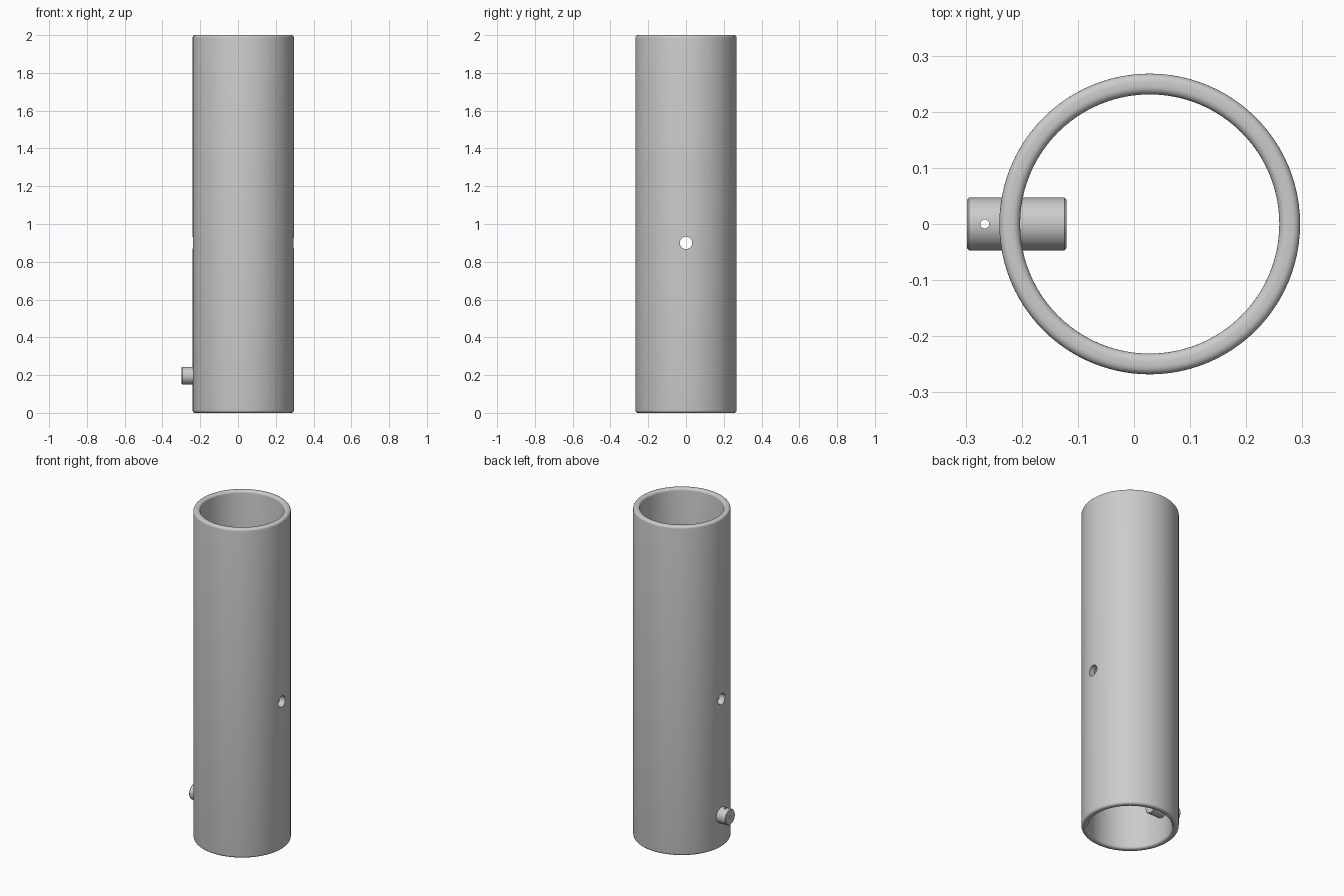
import bpy
import bmesh
import math
from mathutils import Matrix, Vector

cube = bpy.data.objects.get("Cube")
if cube:
    bpy.data.objects.remove(cube, do_unlink=True)

GREY = (0.6, 0.6, 0.6, 1)
metal = bpy.data.materials.new("plain grey metal")
metal.use_nodes = True
metal.diffuse_color = GREY
metal.node_tree.nodes["Principled BSDF"].inputs["Base Color"].default_value = GREY

ALONG_X = Matrix.Rotation(math.pi / 2, 4, "Y")
TUBE_X = 0.028
PIN_Z = 0.197


def lathe(name, profile, steps, matrix):
    """Spin a closed (radius, height) outline around the local z axis."""
    bm = bmesh.new()
    verts = [bm.verts.new((r, 0, z)) for r, z in profile]
    edges = [bm.edges.new((v, verts[(i + 1) % len(verts)])) for i, v in enumerate(verts)]
    bmesh.ops.spin(bm, geom=verts + edges, cent=(0, 0, 0), axis=(0, 0, 1),
                   angle=math.tau, steps=steps, use_merge=True)
    bmesh.ops.remove_doubles(bm, verts=bm.verts, dist=1e-5)
    bmesh.ops.recalc_face_normals(bm, faces=bm.faces)
    bm.transform(matrix)
    return add_object(name, bm)


def add_object(name, bm):
    mesh = bpy.data.meshes.new(name)
    bm.to_mesh(mesh)
    bm.free()
    mesh.materials.append(metal)
    obj = bpy.data.objects.new(name, mesh)
    bpy.context.collection.objects.link(obj)
    return obj


def drill(obj, radius, length, matrix):
    """Cut a round hole, then discard the cutter."""
    bm = bmesh.new()
    bmesh.ops.create_cone(bm, cap_ends=True, segments=32, radius1=radius,
                          radius2=radius, depth=length, matrix=matrix)
    cutter = add_object("drill_cutter", bm)
    cutter.hide_render = True
    mod = obj.modifiers.new("hole", "BOOLEAN")
    mod.operation = "DIFFERENCE"
    mod.solver = "EXACT"
    mod.object = cutter
    graph = bpy.context.evaluated_depsgraph_get()
    cut_mesh = bpy.data.meshes.new_from_object(obj.evaluated_get(graph))
    obj.modifiers.clear()
    obj.data = cut_mesh
    bpy.data.objects.remove(cutter, do_unlink=True)


def rounded_outline(inner, outer, bottom, top, r):
    """Rectangle outline with rounded corners."""
    corners = [(outer - r, bottom + r, -90), (outer - r, top - r, 0),
               (inner + r, top - r, 90), (inner + r, bottom + r, 180)]
    return [(x + r * math.cos(math.radians(a + t)), z + r * math.sin(math.radians(a + t)))
            for x, z, a in corners for t in range(0, 91, 18)]


# Main tube with rounded rims and a hole through both sides
tube = lathe("main_tube", rounded_outline(0.231, 0.268, 0, 2, 0.014), 96,
             Matrix.Translation((TUBE_X, 0, 0)))
drill(tube, 0.033, 1, Matrix.Translation((TUBE_X, 0, 0.9)) @ ALONG_X)

# Side pin with eased ends, a vertical cross hole and an end hole
half, radius, ease = 0.089, 0.047, 0.004
pin_profile = [(0, -half), (radius - ease, -half), (radius, ease - half),
               (radius, half - ease), (radius - ease, half), (0, half)]
pin = lathe("side_pin", pin_profile, 48,
            Matrix.Translation((-0.209, 0, PIN_Z)) @ ALONG_X)
drill(pin, 0.008, 0.2, Matrix.Translation((-0.266, 0, PIN_Z)))
drill(pin, 0.008, 0.06, Matrix.Translation((-0.298, 0, PIN_Z)) @ ALONG_X)

# Smooth shading with crisp hole edges
for obj in (tube, pin):
    bpy.ops.object.select_all(action="DESELECT")
    obj.select_set(True)
    bpy.context.view_layer.objects.active = obj
    bpy.ops.object.shade_smooth_by_angle(angle=math.radians(35))
